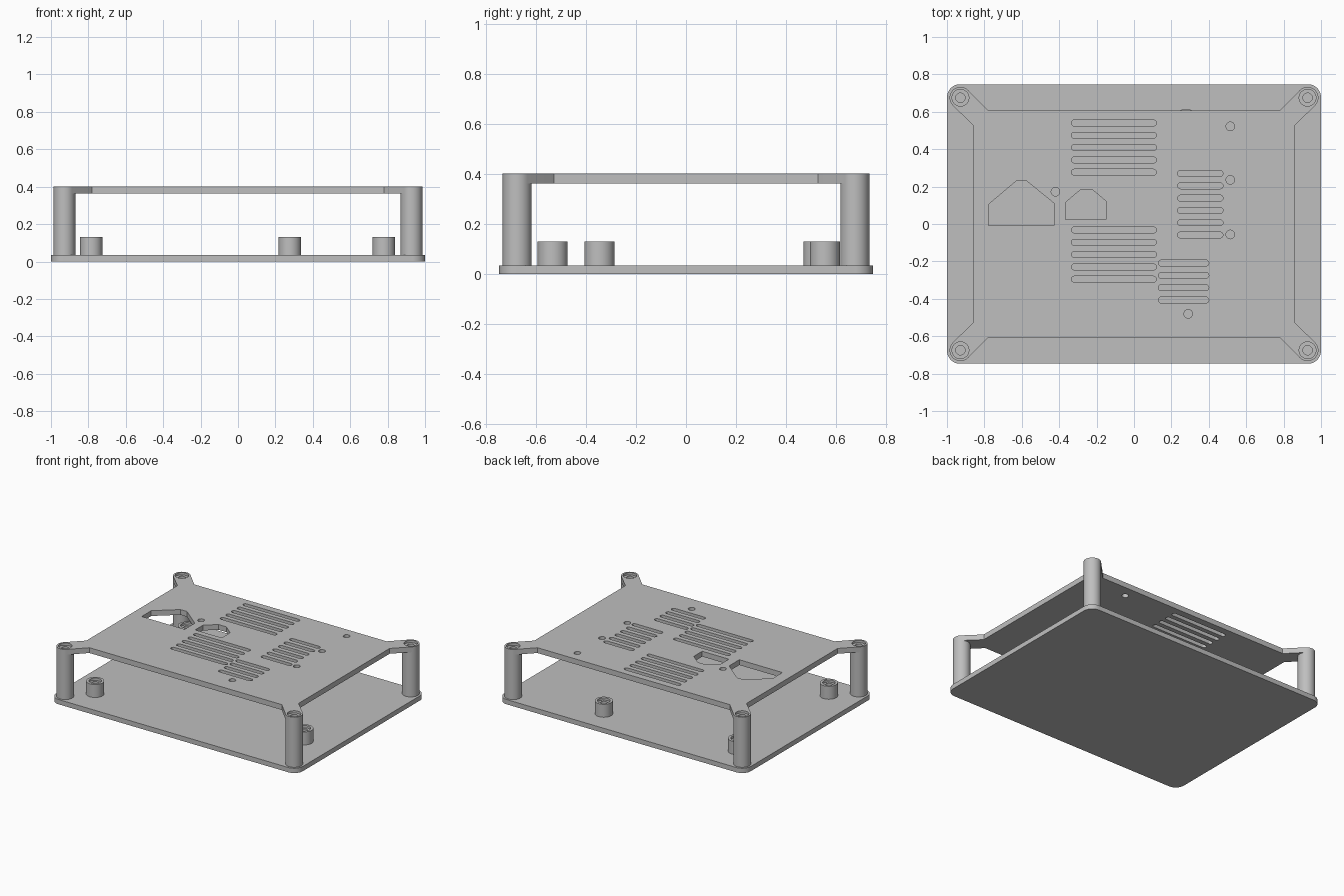
import bpy, bmesh
from math import sin, cos, pi, radians

cube = bpy.data.objects.get("Cube")
if cube:
    bpy.data.objects.remove(cube, do_unlink=True)

grey = bpy.data.materials.new("plain grey plastic")
grey.use_nodes = True
colour = (0.52, 0.52, 0.52, 1)
grey.diffuse_color = colour
grey.node_tree.nodes["Principled BSDF"].inputs["Base Color"].default_value = colour

HALF_X, HALF_Y = 1.0, 0.747
POST_X, POST_Y, POST_R = 0.928, 0.675, 0.058
BASE_TOP, LID_BOTTOM, LID_TOP = 0.035, 0.363, 0.402


def finish(obj):
    obj.data.materials.clear()
    obj.data.materials.append(grey)
    bm = bmesh.new()
    bm.from_mesh(obj.data)
    bmesh.ops.remove_doubles(bm, verts=bm.verts, dist=0.0002)
    bmesh.ops.recalc_face_normals(bm, faces=bm.faces)
    bm.to_mesh(obj.data)
    bm.free()
    bpy.ops.object.select_all(action='DESELECT')
    obj.select_set(True)
    bpy.context.view_layer.objects.active = obj
    bpy.ops.object.shade_smooth_by_angle(angle=radians(35))


def arc(cx, cy, r, start, end, n):
    """Points on an arc, angles in degrees."""
    angles = [radians(start + (end - start) * i / n) for i in range(n + 1)]
    return [(cx + r * cos(a), cy + r * sin(a)) for a in angles]


def circle(cx, cy, r, n=40):
    return arc(cx, cy, r, 0, 360, n)[:-1]


def slot(x0, x1, y, r=0.016):
    return arc(x1 - r, y, r, -90, 90, 10) + arc(x0 + r, y, r, 90, 270, 10)


def plate(name, loops, z0, z1):
    """Flat plate from an outline; the loops inside it become holes."""
    curve = bpy.data.curves.new(name, 'CURVE')
    curve.dimensions = '2D'
    curve.fill_mode = 'BOTH'
    curve.extrude = (z1 - z0) / 2
    for loop in loops:
        spline = curve.splines.new('POLY')
        spline.points.add(len(loop) - 1)
        for point, (x, y) in zip(spline.points, loop):
            point.co = (x, y, 0, 1)
        spline.use_cyclic_u = True
    obj = bpy.data.objects.new(name, curve)
    bpy.context.collection.objects.link(obj)
    bpy.ops.object.select_all(action='DESELECT')
    obj.select_set(True)
    bpy.context.view_layer.objects.active = obj
    bpy.ops.object.convert(target='MESH')
    obj = bpy.context.view_layer.objects.active
    for v in obj.data.vertices:
        v.co.z += (z0 + z1) / 2
    finish(obj)


def tube(name, x, y, profile, n=40):
    """Lathe a closed (radius, height) profile about a vertical axis."""
    bm = bmesh.new()
    rings = [[bm.verts.new((x + px, y + py, z)) for px, py in circle(0, 0, r, n)]
             for r, z in profile]
    for a, b in zip(rings, rings[1:] + rings[:1]):
        for i in range(n):
            j = (i + 1) % n
            bm.faces.new((a[i], a[j], b[j], b[i]))
    mesh = bpy.data.meshes.new(name)
    bm.to_mesh(mesh)
    bm.free()
    obj = bpy.data.objects.new(name, mesh)
    bpy.context.collection.objects.link(obj)
    finish(obj)


# Base plate with rounded corners
r = 0.07
outline = []
for sx, sy, start in ((1, 1, 0), (-1, 1, 90), (-1, -1, 180), (1, -1, 270)):
    outline += arc(sx * (HALF_X - r), sy * (HALF_Y - r), r, start, start + 90, 12)
plate("base_plate", [outline], 0, BASE_TOP)

# Lid outline: a rectangle with a round-ended diagonal arm at each corner
corner = [(0.86, 0.527)] + arc(POST_X, POST_Y, POST_R, -45, 135, 20) + [(0.78, 0.607)]
outline = []
for sx, sy in ((1, 1), (-1, 1), (-1, -1), (1, -1)):
    part = [(sx * x, sy * y) for x, y in corner]
    outline += part if sx == sy else part[::-1]

# Lid openings: screw wells, vent slots, pin holes and two house shaped windows
corners = {"front_right": (-1, -1), "front_left": (1, -1),
           "back_right": (-1, 1), "back_left": (1, 1)}
holes = [circle(sx * POST_X, sy * POST_Y, 0.045) for sx, sy in corners.values()]
for x0, x1, top, count in ((-0.335, 0.12, 0.54, 5), (-0.335, 0.12, -0.032, 5),
                           (0.233, 0.476, 0.27, 6), (0.13, 0.4, -0.209, 4)):
    holes += [slot(x0, x1, top - 0.0658 * i) for i in range(count)]
for x, y in ((-0.42, 0.172), (0.515, 0.522), (0.515, 0.236), (0.515, -0.056), (0.29, -0.48)):
    holes.append(circle(x, y, 0.023, 24))
holes.append([(-0.777, -0.007), (-0.427, -0.007), (-0.427, 0.11),
              (-0.575, 0.231), (-0.628, 0.231), (-0.777, 0.105)])
holes.append([(-0.365, 0.025), (-0.149, 0.025), (-0.149, 0.121),
              (-0.222, 0.183), (-0.286, 0.183), (-0.365, 0.116)])
plate("vented_lid", [outline] + holes, LID_BOTTOM, LID_TOP)

# Corner posts with screw holes
for place, (sx, sy) in corners.items():
    tube(place + "_post", sx * POST_X, sy * POST_Y,
         [(POST_R, BASE_TOP), (POST_R, 0.385), (0.025, 0.385), (0.025, BASE_TOP)])

# Board standoffs with stepped screw holes
for i, (x, y) in enumerate(((-0.785, -0.533), (-0.785, 0.53), (0.277, 0.556), (0.78, -0.346))):
    tube("board_standoff_%d" % (i + 1), x, y,
         [(0.06, BASE_TOP), (0.06, 0.13), (0.042, 0.13), (0.042, 0.113),
          (0.025, 0.113), (0.025, BASE_TOP)])
